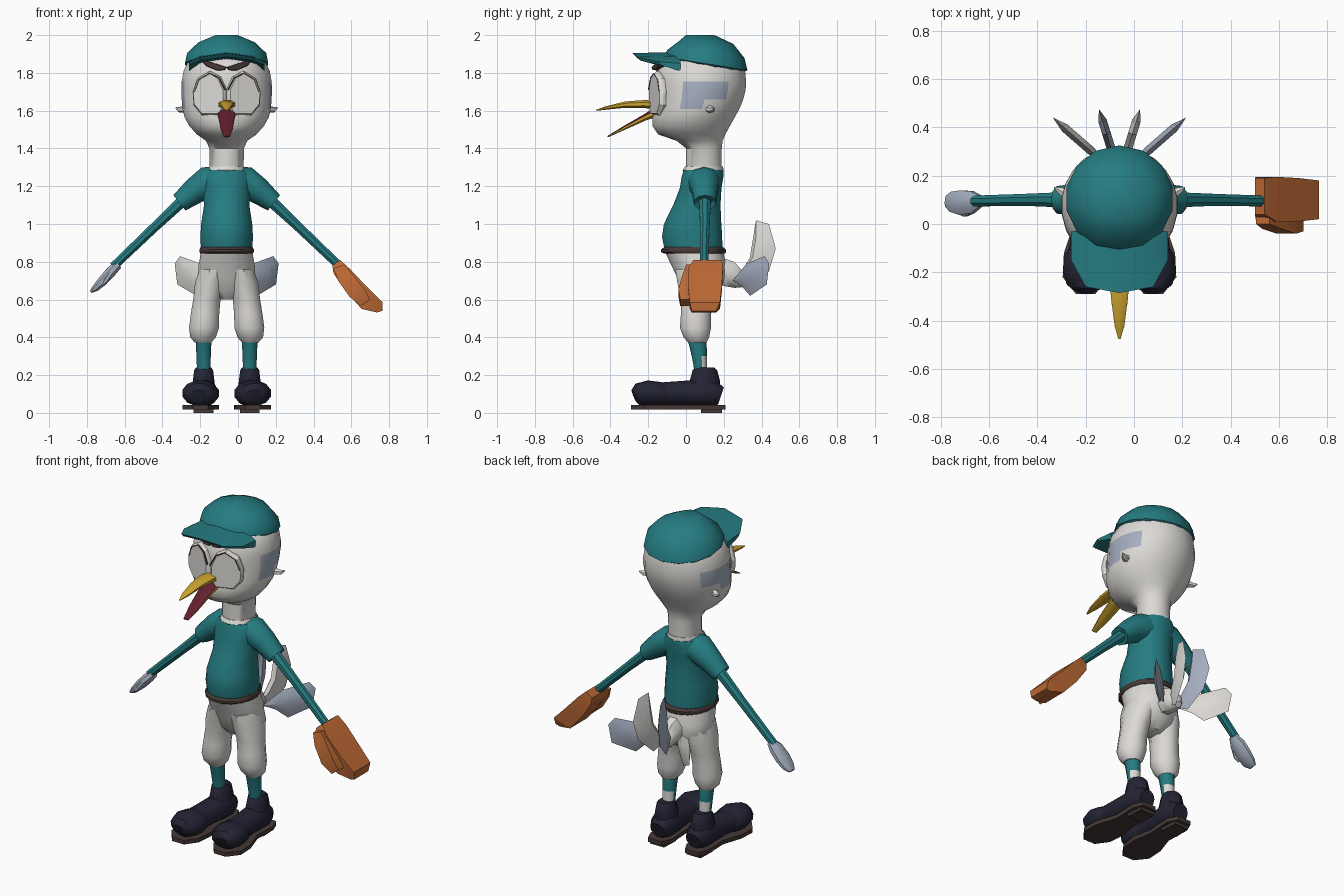
import bpy, bmesh, math
from mathutils import Vector as V

CX = -0.06  # body centre line


def mat(name, r, g, b):
    m = bpy.data.materials.new(name)
    m.diffuse_color = (r, g, b, 1)
    return m


TEAL = mat("teal cloth", 0.018, 0.2, 0.22)
WHITE = mat("off white", 0.72, 0.70, 0.67)
GREY = mat("blue grey", 0.38, 0.43, 0.53)
ORANGE = mat("orange leather", 0.5, 0.14, 0.035)
YELLOW = mat("beak yellow", 0.63, 0.38, 0.03)
NAVY = mat("navy shoe", 0.017, 0.017, 0.034)
MAROON = mat("mouth maroon", 0.12, 0.014, 0.027)
BROWN = mat("dark brown", 0.06, 0.04, 0.035)


def skin(name, rings, m, angle=40, warp=None, m2=None, rule=None):
    """Joins equal-length rings of points into a closed shell."""
    bm = bmesh.new()
    rows = [[bm.verts.new(warp(V(p)) if warp else V(p)) for p in r] for r in rings]
    n = len(rows[0])
    for a, b in zip(rows, rows[1:]):
        for i in range(n):
            j = (i + 1) % n
            bm.faces.new((a[i], a[j], b[j], b[i]))
    bm.faces.new(rows[0])
    bm.faces.new(rows[-1])
    bmesh.ops.recalc_face_normals(bm, faces=bm.faces)
    if rule:
        for f in bm.faces:
            f.material_index = int(rule(f.calc_center_median(), f.normal))
    me = bpy.data.meshes.new(name)
    bm.to_mesh(me)
    bm.free()
    ob = bpy.data.objects.new(name, me)
    bpy.context.collection.objects.link(ob)
    me.materials.append(m)
    if m2:
        me.materials.append(m2)
    bpy.ops.object.select_all(action='DESELECT')
    bpy.context.view_layer.objects.active = ob
    ob.select_set(True)
    bpy.ops.object.shade_smooth_by_angle(angle=math.radians(angle))
    return ob


def stack(name, rows, m, n=14, **kw):
    """Horizontal ellipses: (x, y front, y back, z, half width)."""
    rings = []
    for x, y0, y1, z, rx in rows:
        ang = [2 * math.pi * (i + 0.5) / n for i in range(n)]
        rings.append([(x + rx * math.cos(a), (y0 + y1) / 2 + (y1 - y0) / 2 * math.sin(a), z) for a in ang])
    return skin(name, rings, m, **kw)


def tube(name, pts, m, n=8, ref=(0, 1, 0), **kw):
    """Ellipses along a path: (x, y, z, radius across, radius along ref)."""
    rings = []
    for i, p in enumerate(pts):
        t = (V(pts[min(i + 1, len(pts) - 1)][:3]) - V(pts[max(i - 1, 0)][:3])).normalized()
        v = (V(ref) - t * t.dot(V(ref))).normalized()
        u = t.cross(v)
        ang = [2 * math.pi * (k + 0.5) / n for k in range(n)]
        rings.append([V(p[:3]) + v * p[4] * math.cos(a) + u * p[3] * math.sin(a) for a in ang])
    return skin(name, rings, m, **kw)


def plate(name, pts, off, m, inset=0.9, both=False):
    """Flat outline thickened along off, with an inset face."""
    pts = [V(p) for p in pts]
    c = sum(pts, V()) / len(pts)
    top = [c + (p - c) * inset + V(off) for p in pts]
    low = [(c + (p - c) * inset if both else p) - V(off) for p in pts]
    return skin(name, [low, pts, top], m, angle=25)


# head and neck, with a blue grey patch on each side
stack("head", [(CX, 0.0, 0.19, 1.24, 0.09), (CX, 0.0, 0.19, 1.40, 0.092), (CX, -0.05, 0.195, 1.44, 0.11),
               (CX, -0.15, 0.21, 1.475, 0.16), (CX, -0.18, 0.235, 1.52, 0.20), (CX, -0.18, 0.26, 1.565, 0.225),
               (CX, -0.175, 0.285, 1.61, 0.236), (CX, -0.17, 0.305, 1.66, 0.24), (CX, -0.168, 0.318, 1.71, 0.242),
               (CX, -0.165, 0.32, 1.755, 0.24), (CX, -0.16, 0.315, 1.81, 0.23), (CX, -0.12, 0.30, 1.87, 0.20),
               (CX, 0, 0.2, 1.93, 0.10)], WHITE, n=24, m2=GREY,
      rule=lambda c, nr: (-0.03 < c.y < 0.23 and 1.65 < c.z < 1.75) or (-0.03 < c.y < 0.09 and 1.61 < c.z < 1.7))

# cap crown and drooping brim
stack("cap", [(CX, -0.08, 0.30, 1.835, 0.205), (CX, -0.115, 0.325, 1.85, 0.225), (CX, -0.10, 0.31, 1.90, 0.215),
              (CX, -0.04, 0.25, 1.96, 0.155), (CX, 0.0, 0.15, 2.0, 0.06)], TEAL, angle=45,
      warp=lambda p: p - V((0, 0, 0.16 * (p.y - 0.1) * (2.0 - p.z) / 0.15)))
brim = []
for dx, yf, zf, zb in ((-0.2, -0.15, 1.86, 1.85), (-0.14, -0.26, 1.885, 1.89), (0, -0.285, 1.905, 1.91),
                       (0.14, -0.26, 1.885, 1.89), (0.2, -0.15, 1.86, 1.85)):
    brim.append([(CX + dx, yf, zf), (CX + dx, -0.03, zb), (CX + dx, -0.03, zb - 0.04), (CX + dx, yf + 0.02, zf - 0.02)])
skin("cap_brim", brim, TEAL)

# face: eyes, lash lines, brows and ear tufts
EYE = [(.005, 1.62), (.03, 1.575), (.13, 1.575), (.175, 1.63), (.18, 1.70), (.155, 1.77), (.09, 1.81), (.035, 1.78), (.005, 1.71)]
LASH = [(.17, 1.70), (.145, 1.765), (.09, 1.797), (.04, 1.773), (.008, 1.71)]
BROW = [(0, 1.83), (.05, 1.847), (.10, 1.862), (.135, 1.867), (.11, 1.837), (.05, 1.812), (.01, 1.815)]
for s, side in ((-1, "left"), (1, "right")):
    plate("eye_" + side, [(CX + s * d, -0.185 + 0.36 * d, z) for d, z in EYE], (-s * -0.006, -0.016, 0), WHITE)
    tube("lash_" + side, [(CX + s * d, -0.2 + 0.36 * d, z, 0.004, 0.006) for d, z in LASH], BROWN, n=4)
    plate("brow_" + side, [(CX + s * d, -0.165 + 0.35 * d, z) for d, z in BROW], (0, -0.02, 0), BROWN)
    tube("ear_" + side, [(CX + s * 0.21, 0.12, 1.61, 0.022, 0.025), (CX + s * 0.25, 0.14, 1.605, 0.015, 0.015),
                         (CX + s * 0.27, 0.15, 1.615, 0.003, 0.003)], WHITE, n=6)

# beak, lower half lined with maroon on top
tube("beak_upper", [(CX, -0.14, 1.628, 0.025, 0.05), (CX, -0.22, 1.635, 0.023, 0.046), (CX, -0.32, 1.632, 0.018, 0.036),
                    (CX, -0.42, 1.615, 0.01, 0.022), (CX, -0.475, 1.602, 0.003, 0.005)], YELLOW, ref=(1, 0, 0))
tube("beak_lower", [(CX, -0.14, 1.60, 0.03, 0.055), (CX, -0.22, 1.563, 0.018, 0.046), (CX, -0.33, 1.507, 0.011, 0.035),
                    (CX, -0.415, 1.462, 0.004, 0.018)], YELLOW, ref=(1, 0, 0), m2=MAROON,
     rule=lambda c, nr: nr.z > 0.1 or nr.y < -0.7)

# shirt, neck band and belt
stack("shirt", [(CX, -0.115, 0.195, 0.86, 0.138), (CX, -0.13, 0.195, 0.93, 0.142), (CX, -0.12, 0.19, 1.0, 0.138),
                (CX, -0.07, 0.185, 1.1, 0.122), (CX, -0.035, 0.19, 1.19, 0.13), (CX, -0.025, 0.2, 1.25, 0.14),
                (CX, -0.015, 0.2, 1.285, 0.11)], TEAL, n=16)
stack("neck_band", [(CX, -0.01, 0.195, 1.27, 0.095), (CX, -0.018, 0.2, 1.285, 0.1), (CX, -0.005, 0.195, 1.305, 0.093)], WHITE)
stack("belt", [(CX, -0.12, 0.21, 0.843, 0.142), (CX, -0.135, 0.215, 0.852, 0.147), (CX, -0.135, 0.215, 0.865, 0.147),
               (CX, -0.12, 0.2, 0.877, 0.14)], BROWN, n=16)

# trouser seat and tail stub
stack("trouser_seat", [(CX, 0.02, 0.13, 0.60, 0.05), (CX, -0.02, 0.18, 0.645, 0.125), (CX, -0.05, 0.215, 0.72, 0.155),
                       (CX, -0.08, 0.215, 0.78, 0.152), (CX, -0.115, 0.2, 0.855, 0.138)], WHITE, n=16)
tube("tail_stub", [(CX, 0.14, 0.76, 0.08, 0.06), (CX, 0.23, 0.735, 0.075, 0.06), (CX, 0.285, 0.70, 0.05, 0.045),
                   (CX, 0.31, 0.68, 0.02, 0.02)], WHITE, ref=(1, 0, 0))

# fan of four tail feathers
OUTER = [(.2, .70), (.4, .67), (.58, .62), (.95, .68), (1, .79), (.9, .83), (.5, .79)]
INNER = [(.2, .69), (.5, .65), (.87, .75), (1, .87), (.87, 1.0), (.62, 1.02), (.5, .82)]
for s, side, mo, mi in ((-1, "left", WHITE, GREY), (1, "right", GREY, WHITE)):
    for kind, shape, dx, dy, m in (("outer", OUTER, .275, .24, mo), ("inner", INNER, .085, .275, mi)):
        off = V((dy, -s * dx, 0)).normalized() * 0.018
        plate("tail_feather_%s_%s" % (kind, side), [(CX + s * f * dx, 0.2 + f * dy, z) for f, z in shape], off, m, 0.5, True)

# limbs
for s, side in ((-1, "left"), (1, "right")):
    def X(d):
        return CX + s * d
    tube("sleeve_" + side, [(X(.03), .095, 1.235, .075, .09), (X(.10), .095, 1.22, .085, .085), (X(.17), .1, 1.175, .07, .07),
                            (X(.25), .1, 1.112, .052, .06), (X(.235), .1, 1.123, .03, .03)], TEAL, n=10)
    tube("arm_" + side, [(X(.21), .1, 1.145, .034, .035), (X(.38), .1, .985, .027, .027), (X(.60), .095, .775, .024, .024)], TEAL)
    stack("trouser_leg_" + side, [(X(.125), .01, .11, .372, .045), (X(.125), -.015, .125, .40, .07), (X(.12), -.035, .135, .45, .082),
                                  (X(.115), -.03, .135, .52, .078), (X(.105), -.03, .15, .60, .075),
                                  (X(.085), -.05, .18, .69, .085), (X(.07), -.06, .19, .76, .075)], WHITE, n=12)
    stack("sock_" + side, [(X(.122), .045, .11, .20, .036), (X(.122), .04, .11, .25, .038), (X(.122), .03, .11, .30, .04),
                           (X(.122), .02, .11, .345, .042), (X(.122), .005, .105, .40, .044)], TEAL, n=10, m2=WHITE,
          rule=lambda c, nr: c.z < 0.32 and nr.y > (0.2 if c.z > 0.25 else 0.6))
    # shoe: rounded toe, flat bridge, raised ankle
    tube("shoe_toe_" + side, [(X(.145), -.275, .09, .035, .045), (X(.143), -.255, .098, .06, .078), (X(.138), -.20, .104, .07, .1),
                              (X(.134), -.14, .10, .066, .096), (X(.13), -.10, .09, .055, .075)], NAVY, n=12, ref=(1, 0, 0))
    tube("shoe_body_" + side, [(X(.135), -.15, .10, .062, .08), (X(.128), -.04, .105, .065, .075), (X(.122), .06, .105, .072, .075),
                               (X(.12), .14, .105, .075, .075), (X(.12), .185, .09, .05, .05)], NAVY, n=12, ref=(1, 0, 0))
    stack("shoe_ankle_" + side, [(X(.122), -.02, .185, .10, .07), (X(.122), .02, .18, .17, .06), (X(.122), .035, .165, .225, .053),
                                 (X(.122), .05, .15, .24, .043)], NAVY, n=10)
    SOLE = [(.10, -.29), (.18, -.29), (.235, -.22), (.23, -.12), (.19, 0), (.195, .15), (.17, .21), (.08, .21), (.05, .15),
            (.06, 0), (.04, -.12), (.05, -.22)]
    skin("sole_" + side, [[(X(d), y, z) for d, y in SOLE] for z in (.018, .042)], BROWN)
    skin("heel_" + side, [[(X(d), y, z) for d, y in ((.07, .08), (.175, .08), (.17, .19), (.075, .19))] for z in (0, .03)], BROWN)

# bare left hand with thumb
tube("hand", [(-.635, .095, .785, .025, .025), (-.67, .09, .75, .03, .05), (-.715, .088, .70, .028, .055),
              (-.755, .092, .66, .02, .045), (-.778, .095, .642, .008, .025)], GREY)
tube("thumb", [(-.67, .06, .745, .015, .02), (-.70, .042, .70, .014, .014), (-.718, .045, .675, .006, .008)], GREY, n=6)


# big leather mitt on the right hand: (upper x, z), (lower x, z), front y, back y
def box(name, rows):
    skin(name, [[(a, y0, b), (a, y1, b), (c, y1, d), (c, y0, d)] for a, b, c, d, y0, y1 in rows], ORANGE, angle=20)


box("mitt", [(.54, .81, .50, .78, .04, .19), (.59, .765, .505, .74, .01, .195), (.68, .67, .57, .645, .01, .19),
             (.765, .585, .655, .55, .02, .18), (.765, .54, .735, .532, .03, .16)])
box("mitt_thumb", [(.56, .785, .505, .765, 0, .06), (.61, .73, .53, .70, -.02, .05), (.67, .655, .59, .615, -.04, .04),
                   (.70, .60, .65, .565, -.03, .03)])
